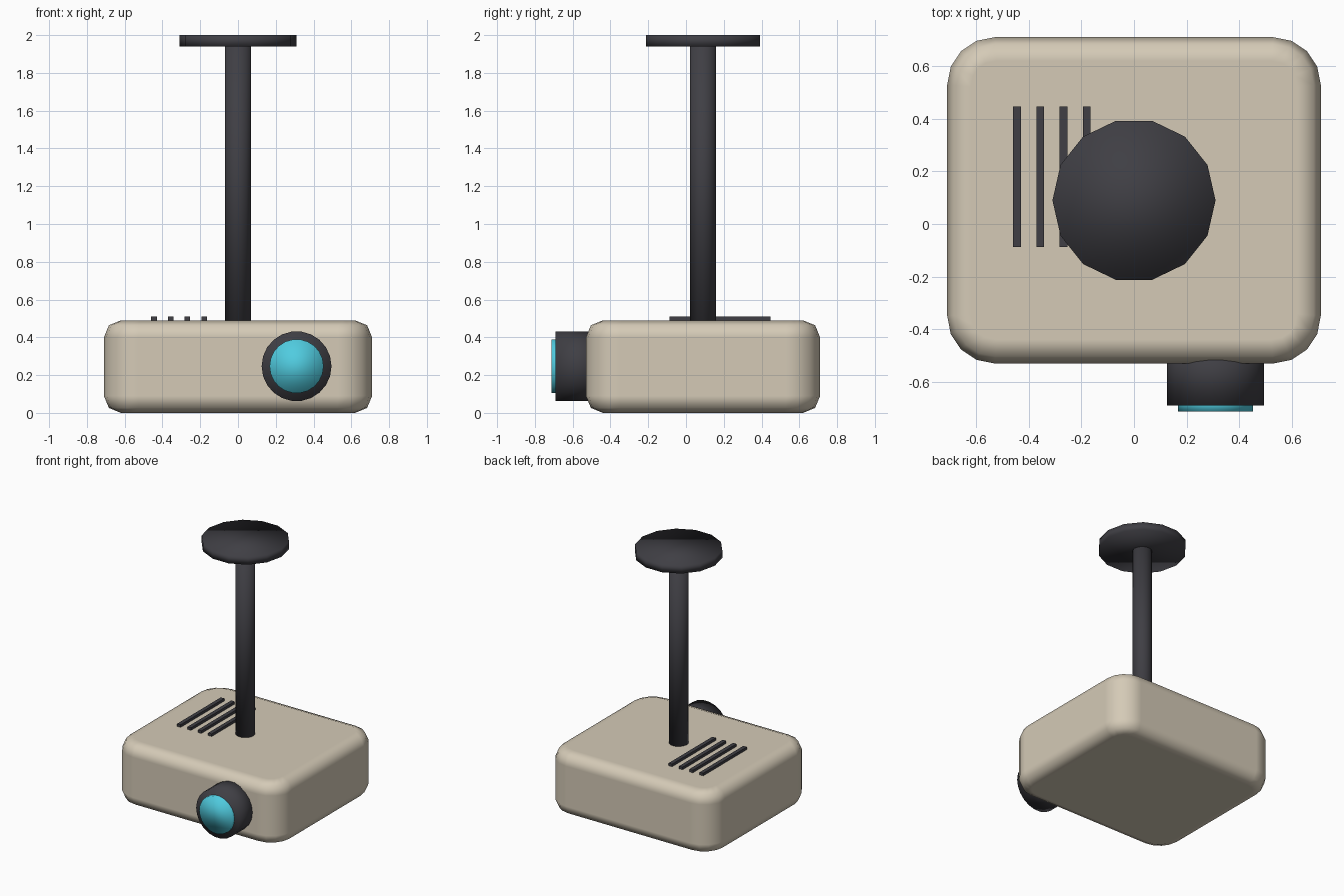
import bpy, bmesh
from math import pi
from mathutils import Matrix, Vector

default = bpy.data.objects.get("Cube")
if default:
    bpy.data.objects.remove(default, do_unlink=True)


def material(name, rgb):
    mat = bpy.data.materials.new(name)
    mat.use_nodes = True
    mat.diffuse_color = (*rgb, 1)
    bsdf = mat.node_tree.nodes["Principled BSDF"]
    bsdf.inputs["Base Color"].default_value = (*rgb, 1)
    bsdf.inputs["Roughness"].default_value = 0.6
    return mat


BEIGE = material("warm_beige", (0.66, 0.59, 0.47))
DARK = material("charcoal", (0.05, 0.049, 0.058))
CYAN = material("lens_cyan", (0.08, 0.6, 0.74))


def finish(bm, name, mat, smooth=False):
    bmesh.ops.recalc_face_normals(bm, faces=bm.faces)
    mesh = bpy.data.meshes.new(name)
    bm.to_mesh(mesh)
    bm.free()
    mesh.materials.append(mat)
    for poly in mesh.polygons:
        poly.use_smooth = smooth
    obj = bpy.data.objects.new(name, mesh)
    bpy.context.collection.objects.link(obj)
    return obj


def box(low, high):
    bm = bmesh.new()
    low, high = Vector(low), Vector(high)
    bmesh.ops.create_cube(bm, size=1, matrix=Matrix.Translation(
        (low + high) / 2) @ Matrix.Diagonal((*(high - low), 1)))
    return bm


def cylinder(name, start, end, radius, sides, mat):
    """Smooth capped cylinder with a vertex pointing along +y or +z."""
    start, end = Vector(start), Vector(end)
    axis = end - start
    turn = Matrix.Rotation(pi / 2, 4, "X" if axis.y else "Z")
    if axis.y:
        turn = turn @ Matrix.Rotation(pi / 2, 4, "Z")
    bm = bmesh.new()
    bmesh.ops.create_cone(bm, cap_ends=True, segments=sides,
                          radius1=radius, radius2=radius, depth=axis.length,
                          matrix=Matrix.Translation((start + end) / 2) @ turn)
    return finish(bm, name, mat, smooth=True)


# Housing: round the upright corners, then soften the top and bottom rims
bm = box((-0.71, -0.53, 0), (0.71, 0.71, 0.49))
upright = [e for e in bm.edges if abs(e.verts[0].co.z - e.verts[1].co.z) > 0.1]
bmesh.ops.bevel(bm, geom=upright, offset=0.18, segments=4, profile=0.5,
                affect="EDGES")
rims = [e for e in bm.edges if abs(e.verts[0].co.z - e.verts[1].co.z) < 0.01]
bmesh.ops.bevel(bm, geom=rims, offset=0.09, segments=2, profile=0.5,
                affect="EDGES")
housing = finish(bm, "housing", BEIGE, smooth=True)
weighted = housing.modifiers.new("flat_panels", "WEIGHTED_NORMAL")
weighted.weight = 100

# Ceiling mount
cylinder("mount_pole", (0, 0.09, 0.44), (0, 0.09, 1.98), 0.07, 14, DARK)
cylinder("ceiling_plate", (0, 0.09, 1.94), (0, 0.09, 2), 0.31, 14, DARK)

# Lens
cylinder("lens_barrel", (0.31, -0.69, 0.247), (0.31, -0.45, 0.247), 0.185, 22, DARK)
cylinder("lens_glass", (0.31, -0.713, 0.247), (0.31, -0.66, 0.247), 0.143, 22, CYAN)

# Vent slats on the top
for i in range(4):
    x = -0.445 + i * 0.0885
    finish(box((x - 0.015, -0.087, 0.47), (x + 0.015, 0.447, 0.51)),
           f"vent_slat_{i + 1}", DARK)
